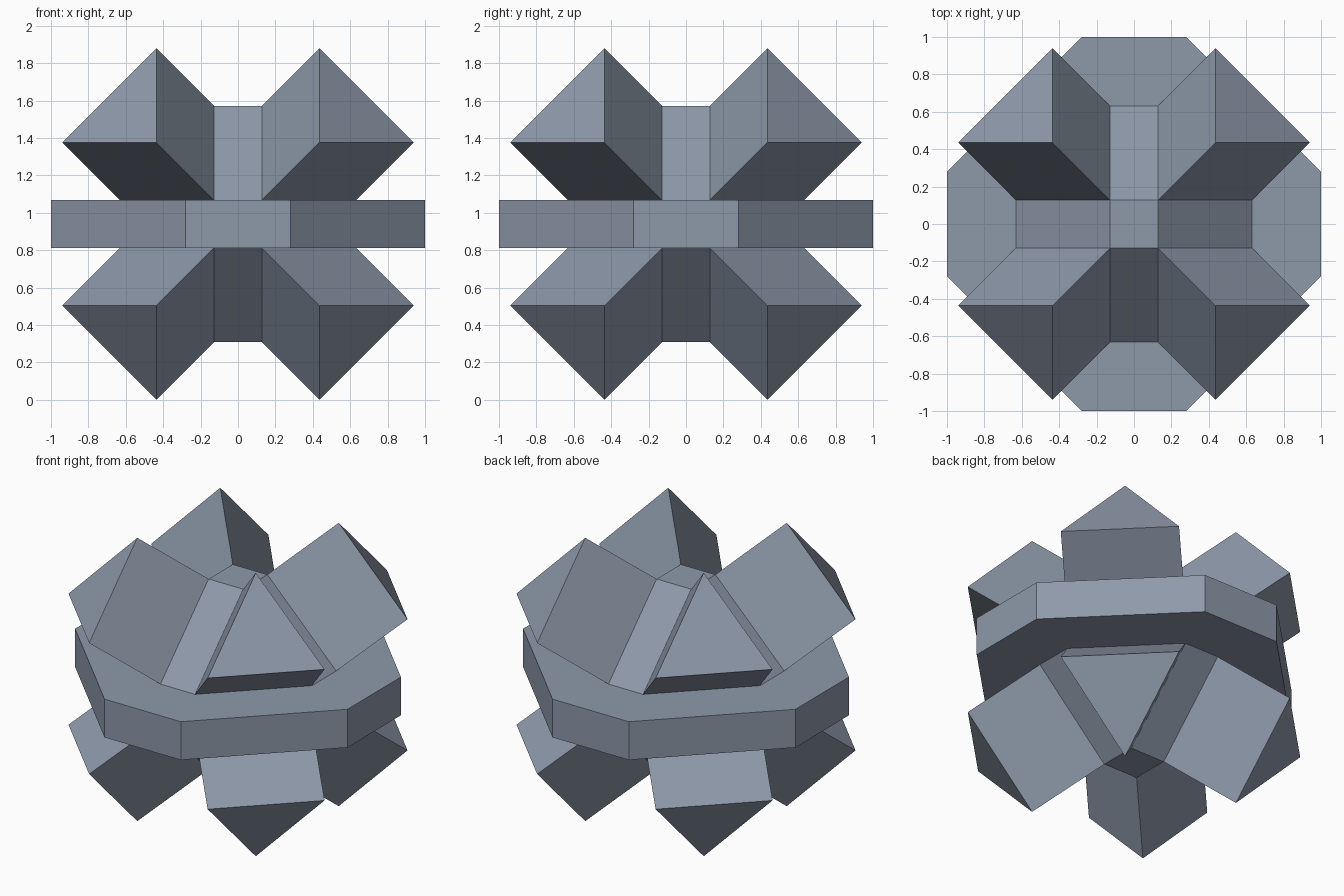
import bpy, bmesh
from mathutils import Vector
from itertools import product

if "Cube" in bpy.data.objects:
    bpy.data.objects.remove(bpy.data.objects["Cube"])

CENTRE = 0.94            # height of the middle of the model
GAP = 0.127              # half thickness of plate and slots
INNER, PUSH = 0.632, 0.308

mat = bpy.data.materials.new("slate blue grey")
mat.diffuse_color = (0.27, 0.32, 0.40, 1)
mat.use_nodes = True
mat.node_tree.nodes["Principled BSDF"].inputs["Base Color"].default_value = mat.diffuse_color


def hull_object(name, points):
    """Convex solid through the given points, moved up to the centre."""
    bm = bmesh.new()
    for p in points:
        bm.verts.new(Vector(p) + Vector((0, 0, CENTRE)))
    bmesh.ops.convex_hull(bm, input=bm.verts[:])
    bmesh.ops.dissolve_limit(bm, angle_limit=0.01, verts=bm.verts[:], edges=bm.edges[:])
    bmesh.ops.recalc_face_normals(bm, faces=bm.faces[:])
    mesh = bpy.data.meshes.new(name)
    bm.to_mesh(mesh)
    bm.free()
    mesh.materials.append(mat)
    ob = bpy.data.objects.new(name, mesh)
    bpy.context.collection.objects.link(ob)
    return ob


def corner_triangle(signs, push):
    """Three points of the triangle facing one octant."""
    tri = []
    for axis in range(3):
        p = [GAP + push] * 3
        p[axis] = INNER + push
        tri.append([s * c for s, c in zip(signs, p)])
    return tri


octants = list(product((-1, 1), repeat=3))

# Faceted core: squares, bars and triangles
hull_object("core", [p for s in octants for p in corner_triangle(s, 0)])

# Eight triangular prisms pointing to the corners
for s in octants:
    hull_object("corner_prism", corner_triangle(s, 0) + corner_triangle(s, PUSH))

# Flat octagonal plate around the middle
hull_object("middle_plate", [(sx * a, sy * b, sz * GAP)
            for sx, sy, sz in octants for a, b in ((1, 0.28), (0.28, 1))])
